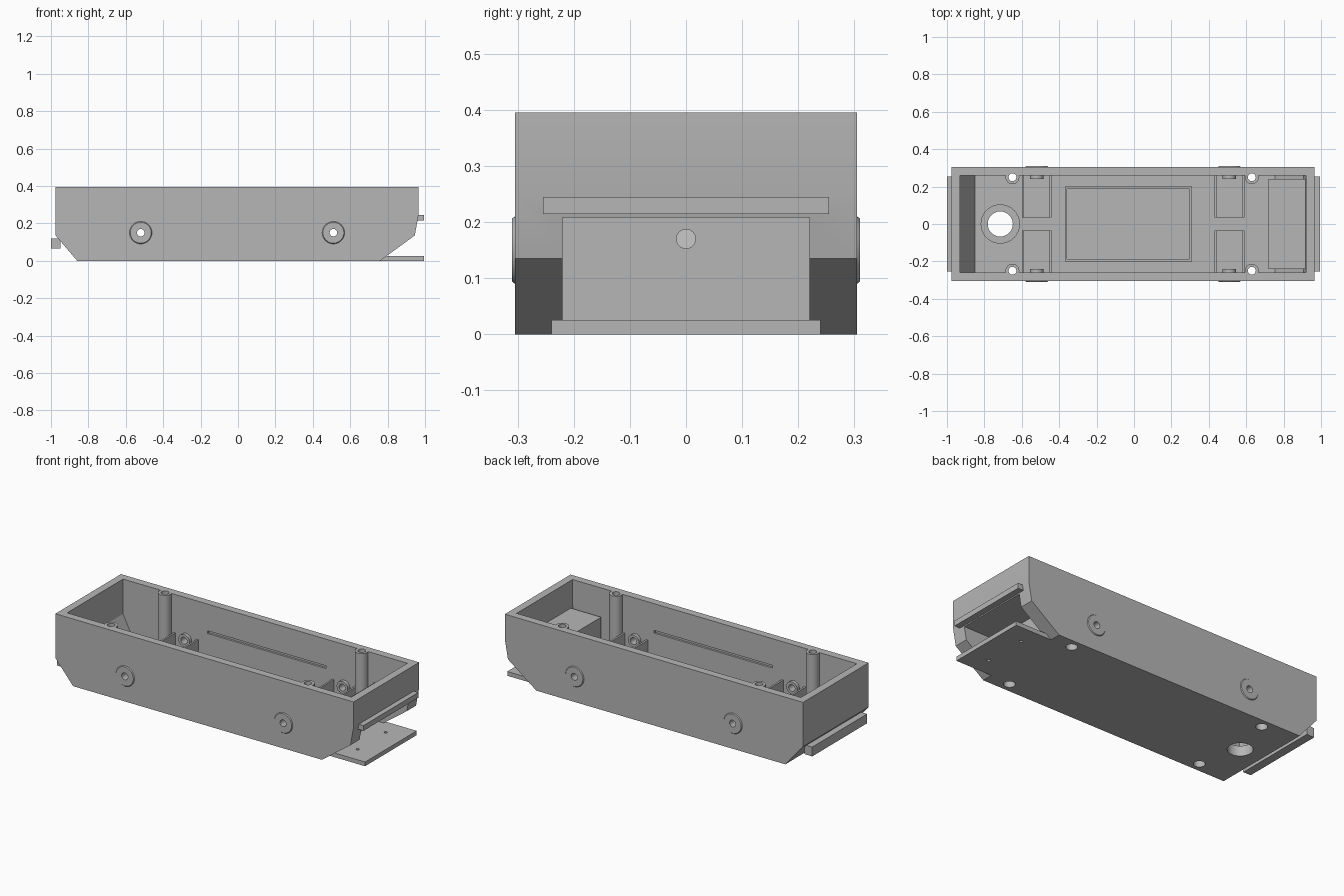
import bpy, bmesh, math
from mathutils import Matrix

if "Cube" in bpy.data.objects:
    bpy.data.objects.remove(bpy.data.objects["Cube"], do_unlink=True)

grey = bpy.data.materials.new("plain grey")
grey.use_nodes = True
grey.diffuse_color = (0.47, 0.47, 0.47, 1)
grey.node_tree.nodes["Principled BSDF"].inputs["Base Color"].default_value = grey.diffuse_color


def make(name, bm):
    bmesh.ops.recalc_face_normals(bm, faces=bm.faces)
    mesh = bpy.data.meshes.new(name)
    bm.to_mesh(mesh)
    bm.free()
    mesh.materials.append(grey)
    ob = bpy.data.objects.new(name, mesh)
    bpy.context.collection.objects.link(ob)
    return ob


def prism(name, profile, half_width):
    """Extrude an x-z profile across y."""
    bm = bmesh.new()
    face = bm.faces.new([bm.verts.new((x, -half_width, z)) for x, z in profile])
    new = bmesh.ops.extrude_face_region(bm, geom=[face])["geom"]
    verts = [v for v in new if isinstance(v, bmesh.types.BMVert)]
    bmesh.ops.translate(bm, verts=verts, vec=(0, 2 * half_width, 0))
    return make(name, bm)


def box(name, x0, x1, y0, y1, z0, z1):
    bm = bmesh.new()
    bmesh.ops.create_cube(bm, size=1)
    for v in bm.verts:
        v.co = (x1 if v.co.x > 0 else x0, y1 if v.co.y > 0 else y0, z1 if v.co.z > 0 else z0)
    return make(name, bm)


def cyl(name, axis, centre, r, length, r2=None):
    """Cylinder or cone; r2 is the radius at the positive end."""
    bm = bmesh.new()
    turn = {"x": Matrix.Rotation(math.pi / 2, 4, "Y"),
            "y": Matrix.Rotation(-math.pi / 2, 4, "X"), "z": Matrix()}[axis]
    bmesh.ops.create_cone(bm, cap_ends=True, segments=32, radius1=r, radius2=r if r2 is None else r2,
                          depth=length, matrix=Matrix.Translation(centre) @ turn)
    return make(name, bm)


def cut(ob, *cutters):
    for c in cutters:
        c.hide_render = True
        mod = ob.modifiers.new("cut", "BOOLEAN")
        mod.operation, mod.solver, mod.object = "DIFFERENCE", "EXACT", c
        bpy.context.view_layer.objects.active = ob
        bpy.ops.object.modifier_apply(modifier=mod.name)
        bpy.data.objects.remove(c, do_unlink=True)
    return ob


AXLES = (-0.52, 0.51)
POSTS = [(x, y) for x in (-0.65, 0.63) for y in (-0.25, 0.25)]
AXLE_Z = 0.15
PORT = (-0.715, 0)

# Hull and the void inside it, leaving screw posts and the end housing standing
body = prism("body", [(-0.975, 0.395), (-0.975, 0.135), (-0.86, 0), (0.76, 0),
                      (0.945, 0.135), (0.965, 0.245), (0.965, 0.395)], 0.305)
void = prism("void", [(-0.93, 0.6), (-0.93, 0.19), (-0.85, 0.03), (0.755, 0.03),
                      (0.905, 0.15), (0.92, 0.25), (0.92, 0.6)], 0.26)
cut(void, *[cyl("post", "z", (x, y, 0.35), 0.037, 0.8) for x, y in POSTS])
cut(void, box("housing", 0.72, 1.1, -0.24, 0.24, -0.1, 0.235))
cut(body, void)

# Front mouth with its round cable hole
cut(body, box("mouth", 0.755, 1.2, -0.22, 0.22, 0.025, 0.208),
    cyl("cable_hole", "x", (0.74, 0, 0.17), 0.017, 0.1))

# Screw holes with counterbores, axle holes and floor port
for x, y in POSTS:
    cut(body, cyl("screw_hole", "z", (x, y, 0.2), 0.021, 0.6),
        cyl("counterbore", "z", (x, y, 0), 0.031, 0.12))
for x in AXLES:
    cut(body, cyl("axle_hole", "y", (x, 0, AXLE_Z), 0.02, 0.8))
cut(body, cyl("port_hole", "z", (*PORT, 0), 0.067, 0.2))

# Long grooves in the inner side walls
for s in (-1, 1):
    cut(body, box("groove", -0.38, 0.39, s * 0.26 - 0.012, s * 0.26 + 0.012, 0.222, 0.238))

# Port collar
cut(cyl("port_collar", "z", (*PORT, 0.04), 0.105, 0.04),
    cyl("collar_hole", "z", (*PORT, 0.04), 0.067, 0.2))

# Tray rim on the floor
cut(box("tray_rim", -0.37, 0.31, -0.2, 0.2, 0.02, 0.06),
    box("tray_space", -0.358, 0.298, -0.188, 0.188, 0, 0.1))

# Axle cradles, washers and inner bearings on both sides
for end, x in zip(("rear", "front"), AXLES):
    for side, s in (("left", 1), ("right", -1)):
        tag = f"{end}_{side}"
        y0, y1 = sorted((s * 0.035, s * 0.27))
        cut(box("cradle_" + tag, x - 0.08, x + 0.08, y0, y1, 0.02, 0.17),
            box("cradle_space", x - 0.069, x + 0.069, -0.4, 0.4, 0.06, 0.3))
        radii = (0.064, 0.056) if s > 0 else (0.056, 0.064)
        cut(cyl("washer_" + tag, "y", (x, s * 0.305, AXLE_Z), radii[0], 0.01, radii[1]),
            cyl("hole", "y", (x, 0, AXLE_Z), 0.02, 0.8))
        cut(cyl("bearing_" + tag, "y", (x, s * 0.255, AXLE_Z), 0.036, 0.03),
            cyl("hole", "y", (x, 0, AXLE_Z), 0.02, 0.8))

# Front plate with two small holes, and the bumper bars
cut(box("front_plate", 0.76, 0.995, -0.24, 0.24, 0, 0.025),
    *[cyl("plate_hole", "z", (0.87, y, 0), 0.009, 0.2) for y in (-0.13, 0.13)])
box("front_bumper", 0.95, 0.995, -0.255, 0.255, 0.214, 0.245)
box("rear_bumper", -1, -0.95, -0.255, 0.255, 0.065, 0.12)

# Smooth the round parts, keep edges sharp
for ob in bpy.context.scene.objects:
    ob.select_set(ob.type == "MESH")
bpy.context.view_layer.objects.active = body
bpy.ops.object.shade_smooth_by_angle(angle=math.radians(25))
